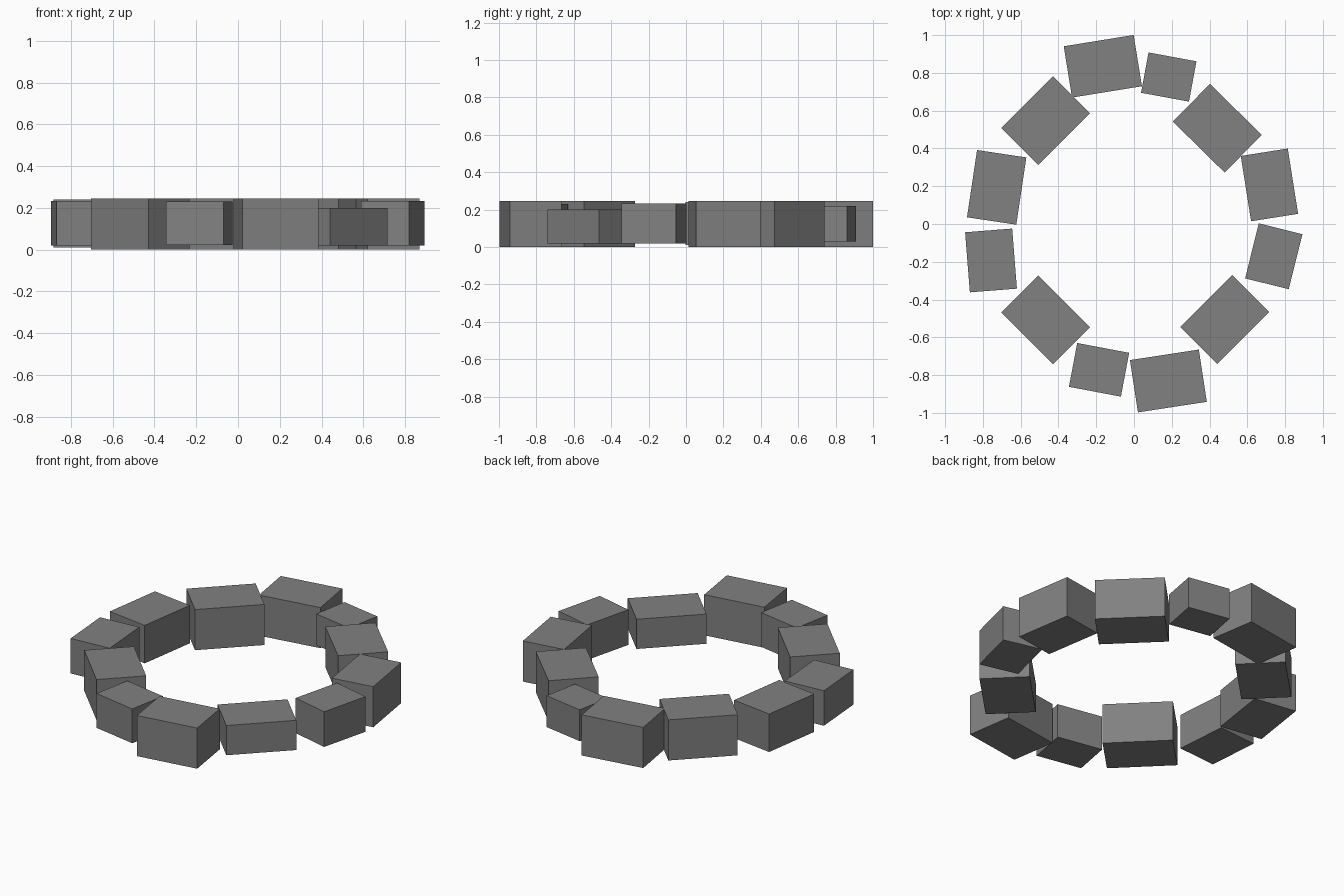
import bpy
from math import radians

# Ring of loose stones: centre x, y, width, depth, turn in degrees, bottom, top
STONES = [
    (-0.165, 0.835, 0.375, 0.275, 9.2, 0.0, 0.246),
    (0.184, 0.778, 0.258, 0.217, -10.5, 0.03, 0.22),
    (0.441, 0.507, 0.385, 0.280, -44.5, 0.0, 0.246),
    (0.717, 0.207, 0.252, 0.350, 9, 0.0, 0.246),
    (0.74, -0.171, 0.238, 0.300, -14, 0.02, 0.233),
    (0.481, -0.506, 0.390, 0.277, 45, 0.02, 0.20),
    (0.182, -0.831, 0.369, 0.280, 8.7, 0.0, 0.246),
    (-0.185, -0.772, 0.280, 0.236, -10.7, 0.022, 0.23),
    (-0.468, -0.507, 0.388, 0.277, -45, 0.0, 0.246),
    (-0.757, -0.193, 0.250, 0.319, 4.5, 0.02, 0.232),
    (-0.727, 0.194, 0.264, 0.360, -8.5, 0.01, 0.24),
    (-0.468, 0.547, 0.387, 0.276, 45, 0.0, 0.246),
]

# Dark grey stone
rock = bpy.data.materials.new("dark_stone")
rock.diffuse_color = (0.22, 0.22, 0.22, 1)


def add_stone(name, x, y, width, depth, turn, bottom, top):
    bpy.ops.mesh.primitive_cube_add(size=1, location=(x, y, (bottom + top) / 2),
                                    rotation=(0, 0, radians(turn)))
    stone = bpy.context.object
    stone.name = name
    stone.scale = (width, depth, top - bottom)
    stone.data.materials.append(rock)


for i, spec in enumerate(STONES, 1):
    add_stone(f"ring_stone_{i:02d}", *spec)
